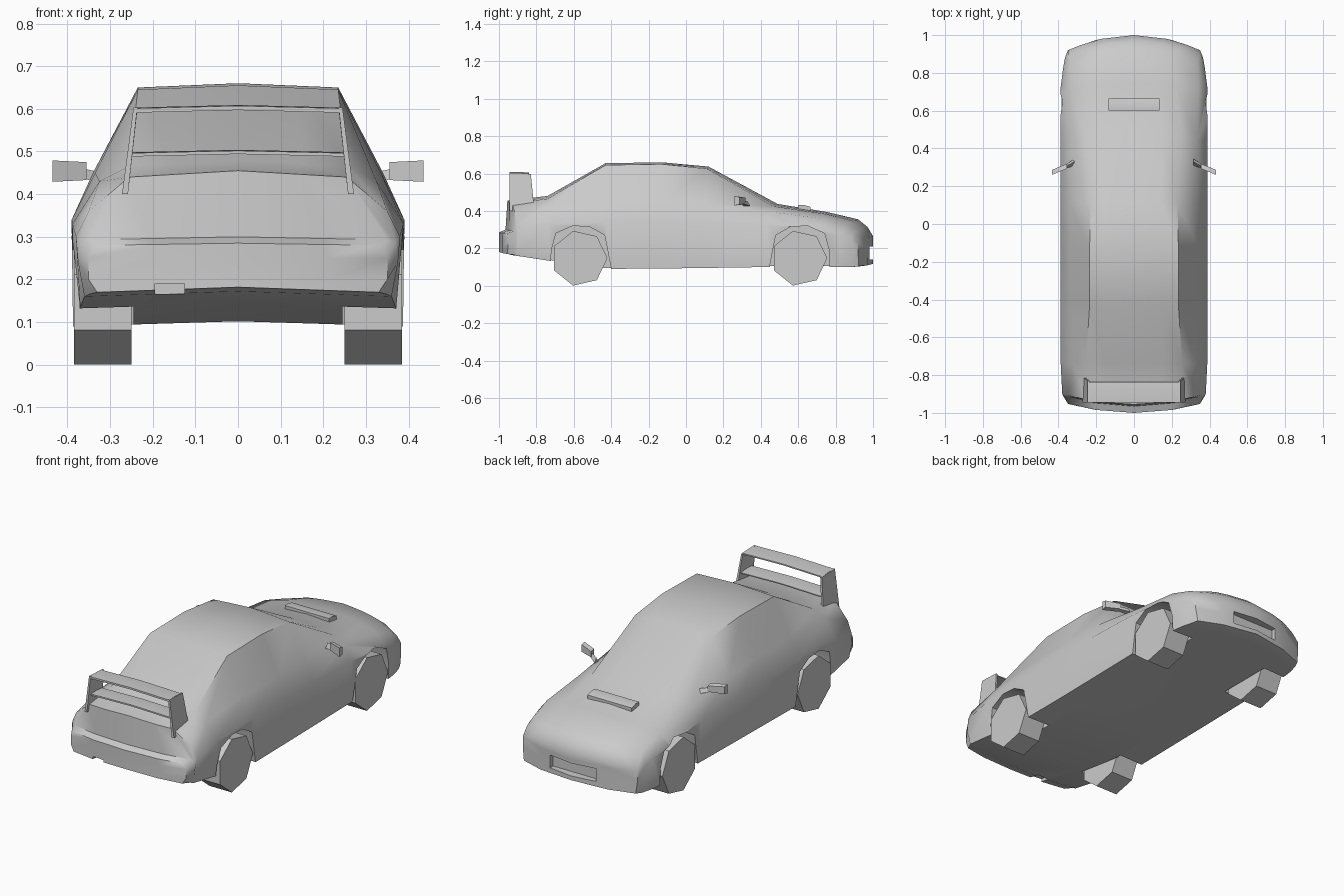
import bpy, bmesh, math
from mathutils import Vector

old = bpy.data.objects.get("Cube")
if old:
    bpy.data.objects.remove(old, do_unlink=True)

GREY = (0.6, 0.6, 0.6, 1)
paint = bpy.data.materials.new("light grey")
paint.use_nodes = True
paint.diffuse_color = GREY
paint.node_tree.nodes["Principled BSDF"].inputs["Base Color"].default_value = GREY


def finish(name, bm):
    bmesh.ops.recalc_face_normals(bm, faces=bm.faces)
    mesh = bpy.data.meshes.new(name)
    bm.to_mesh(mesh)
    bm.free()
    mesh.materials.append(paint)
    ob = bpy.data.objects.new(name, mesh)
    bpy.context.collection.objects.link(ob)
    return ob


def activate(ob):
    bpy.ops.object.select_all(action='DESELECT')
    ob.select_set(True)
    bpy.context.view_layer.objects.active = ob


def prism(name, loop_a, loop_b):
    """Solid between two matching outlines."""
    bm = bmesh.new()
    a = [bm.verts.new(p) for p in loop_a]
    b = [bm.verts.new(p) for p in loop_b]
    bm.faces.new(a)
    bm.faces.new(b)
    n = len(a)
    for i in range(n):
        j = (i + 1) % n
        bm.faces.new((a[i], a[j], b[j], b[i]))
    return finish(name, bm)


def side_prism(name, outline, x0, x1):
    """Side outline (y, z) extruded across x."""
    return prism(name, [(x0, y, z) for y, z in outline],
                 [(x1, y, z) for y, z in outline])


# Body stations: y, end curve, sill (x, z), waist (x, z),
# shoulder (x, z), top edge (x, z), top centre z
STATIONS = [
    (-1.0, .06, (.33, .17), (.35, .20), (.35, .25), (.33, .28), .285),
    (-.965, .06, (.35, .165), (.375, .24), (.37, .285), (.35, .293), .30),
    (-.955, .06, (.36, .16), (.38, .30), (.35, .36), (.255, .44), .455),
    (-.74, 0, (.37, .135), (.388, .33), (.325, .43), (.255, .465), .48),
    (-.43, 0, (.387, .09), (.39, .34), (.335, .45), (.235, .645), .655),
    (-.13, 0, (.385, .092), (.39, .34), (.34, .45), (.235, .65), .66),
    (.12, .02, (.385, .095), (.39, .34), (.34, .44), (.23, .625), .637),
    (.49, .06, (.385, .10), (.39, .33), (.335, .395), (.25, .425), .437),
    (.75, .04, (.385, .10), (.39, .30), (.34, .36), (.22, .385), .395),
    (.92, .10, (.37, .10), (.375, .27), (.335, .32), (.20, .345), .355),
    (.97, .10, (.355, .10), (.365, .24), (.345, .28), (.24, .305), .315),
    (1.0, .10, (.34, .105), (.35, .18), (.35, .23), (.29, .255), .265),
]
COLS = (-1, -.6, 0, .6, 1)


def build_body():
    bm = bmesh.new()
    rings, caps = [], []
    for y, curve, sill, waist, shoulder, top, zc in STATIONS:
        def vert(x, z):
            bend = curve * (x / .39) ** 2
            return bm.verts.new((x, y + (bend if y < 0 else -bend), z))

        def row(p, zmid):
            return [vert(p[0] * c, zmid + (p[1] - zmid) * abs(c)) for c in COLS]
        end = abs(y) == 1.0
        low, high = row(sill, sill[1] + .012), row(top, zc)
        mids = []
        for p in (waist, shoulder):
            mids.append([vert(p[0] * c, p[1]) if end or abs(c) == 1 else None
                         for c in COLS])
        rings.append(low + [mids[0][4], mids[1][4]] + high[::-1]
                     + [mids[1][0], mids[0][0]])
        if end:
            caps.append([low] + mids + [high])
    for a, b in zip(rings, rings[1:]):
        for i in range(len(a)):
            j = (i + 1) % len(a)
            bm.faces.new((a[i], a[j], b[j], b[i]))
    for grid in caps:
        for r, s in zip(grid, grid[1:]):
            for i in range(4):
                bm.faces.new((r[i], r[i + 1], s[i + 1], s[i]))
    return finish("body", bm)


def cut(ob, cutter):
    mod = ob.modifiers.new("cut", 'BOOLEAN')
    mod.operation = 'DIFFERENCE'
    mod.solver = 'EXACT'
    mod.object = cutter
    cutter.hide_render = True
    activate(ob)
    bpy.ops.object.modifier_apply(modifier=mod.name)
    bpy.data.objects.remove(cutter, do_unlink=True)


body = build_body()
smooth = [body]

# Wheels and wheel arches
ARCH = [(-.16, -.05), (-.155, .19), (-.13, .28), (-.04, .32), (.05, .315),
        (.13, .27), (.165, .09), (.165, -.05)]
for label, yc, flip in (("rear", -.565, 1), ("front", .61, -1)):
    for side, s in (("left", 1), ("right", -1)):
        arch = [(yc + flip * y, z) for y, z in ARCH]
        cut(body, side_prism("arch_cutter", arch, s * .245, s * .5))
        angles = [i * math.tau / 7 for i in range(7)]
        rim = [(yc - .005 + .15 * math.cos(t), .147 + .15 * math.sin(t))
               for t in angles]
        side_prism(f"{label}_{side}_wheel", rim, s * .25, s * .385)

# Front air intake and exhaust notch
cut(body, side_prism("intake_cutter",
                     [(.955, .14), (.955, .21), (1.1, .21), (1.1, .14)], -.14, .14))
cut(body, side_prism("notch_cutter",
                     [(-1.1, .1), (-1.1, .19), (-.93, .19), (-.93, .1)], -.195, -.125))

# Bonnet scoop
smooth.append(side_prism("bonnet_scoop",
                         [(.60, .40), (.60, .431), (.63, .432), (.665, .422), (.665, .39)],
                         -.135, .135))

# Rear wing: two blades between leaning legs
def blade(name, half, y0, y1, z, thick):
    bm = bmesh.new()
    loops = []
    for c in (-1, 0, 1):
        zz = z + .006 * (1 - abs(c))
        pts = [(y0, zz), (y0, zz + thick), ((y0 + y1) / 2, zz + thick + .002),
               (y1, zz + thick * .7), (y1, zz)]
        loops.append([bm.verts.new((half * c, y, h)) for y, h in pts])
    for a, b in zip(loops, loops[1:]):
        for i in range(5):
            j = (i + 1) % 5
            bm.faces.new((a[i], a[j], b[j], b[i]))
    bm.faces.new(loops[0])
    bm.faces.new(loops[2])
    return finish(name, bm)


smooth.append(blade("upper_wing_blade", .242, -.945, -.84, .591, .01))
smooth.append(blade("lower_wing_blade", .258, -.925, -.83, .488, .008))
for side, s in (("left", 1), ("right", -1)):
    foot = [(-.945, .40), (-.81, .40)]
    head = [(-.83, .598), (-.945, .603)]
    inner = [(s * .258, y, z) for y, z in foot] + [(s * .236, y, z) for y, z in head]
    outer = [(s * .272, y, z) for y, z in foot] + [(s * .245, y, z) for y, z in head]
    prism(f"{side}_wing_leg", inner, outer)

    # Door mirror: slanted shell on a short arm
    def shell(x, y, grow):
        return [(s * x, y - .012, .433 - grow), (s * x, y + .014, .438 - grow),
                (s * x, y + .014, .470 + grow), (s * x, y - .012, .475 + grow)]
    smooth.append(prism(f"{side}_mirror", shell(.355, .305, 0), shell(.435, .272, .004)))
    prism(f"{side}_mirror_arm",
          [(s * .315, .31, .425), (s * .315, .345, .425), (s * .315, .33, .45)],
          [(s * .365, .292, .437), (s * .365, .312, .437), (s * .365, .302, .46)])

# Smooth shading with crisp edges
for ob in smooth:
    activate(ob)
    bpy.ops.object.shade_smooth_by_angle(angle=math.radians(45))
